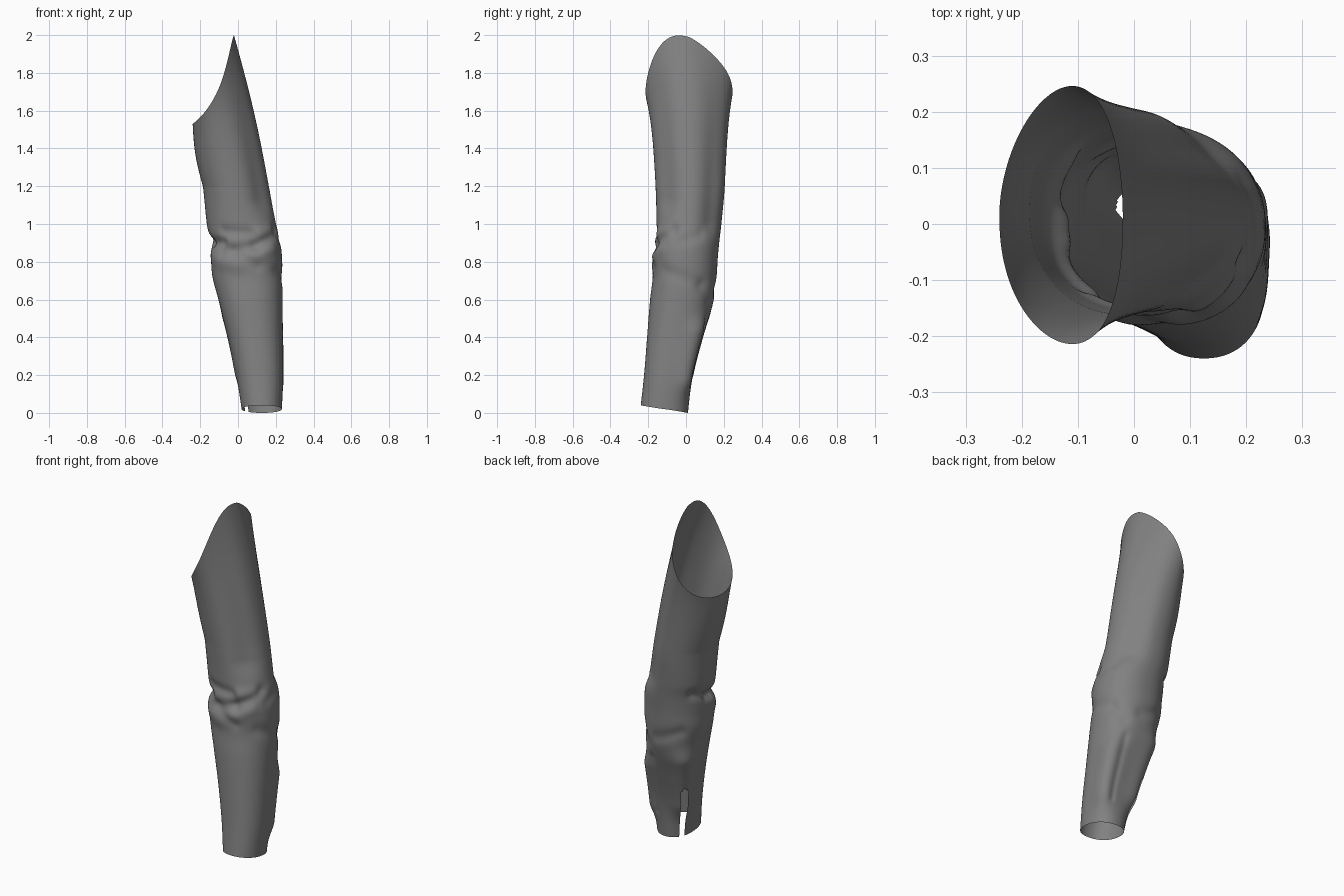
import bpy, bmesh
from math import sin, cos, pi, radians, exp, copysign, hypot

if "Cube" in bpy.data.objects:
    bpy.data.objects.remove(bpy.data.objects["Cube"])

COLS, LOW, UP, SPLIT = 144, 120, 40, 1.2

# Cross-sections of the sleeve: z, x min, x max, y min, y max
SECTIONS = [
    (0.00, 0.022, 0.232, -0.244, 0.010),
    (0.20, -0.008, 0.238, -0.222, 0.034),
    (0.40, -0.050, 0.236, -0.206, 0.086),
    (0.60, -0.103, 0.236, -0.190, 0.147),
    (0.72, -0.135, 0.236, -0.176, 0.162),
    (0.82, -0.143, 0.233, -0.178, 0.168),
    (0.92, -0.150, 0.224, -0.167, 0.178),
    (1.00, -0.165, 0.203, -0.157, 0.188),
    (1.20, -0.186, 0.167, -0.162, 0.206),
    (1.40, -0.220, 0.125, -0.165, 0.210),
]

# Folds: start angle, start z, end angle, end z, width, depth (negative is a valley)
FOLDS = [
    (-25, 0.96, -75, 0.89, 0.032, -0.014),
    (-75, 0.88, -130, 0.85, 0.032, -0.013),
    (-30, 0.89, -80, 0.83, 0.040, 0.009),
    (-180, 0.90, -130, 0.90, 0.030, -0.020),
    (-110, 0.86, -75, 0.78, 0.030, -0.008),
    (-160, 0.82, -105, 0.78, 0.040, 0.007),
    (-120, 0.96, -80, 0.95, 0.030, -0.012),
    (-65, 0.95, -40, 0.96, 0.035, 0.010),
    (-30, 0.89, 20, 0.94, 0.034, -0.008),
    (-35, 0.75, 30, 0.68, 0.038, -0.007),
    (30, 0.67, 55, 0.60, 0.035, -0.008),
    (85, 0.65, 125, 0.71, 0.035, -0.008),
    (145, 0.94, 190, 0.90, 0.030, -0.013),
    # Long forearm pleat and the fullness either side of it
    (66, 0.50, 66, 0.15, 0.025, -0.008),
    (45, 0.42, 45, 0.18, 0.080, 0.030),
    (136, 0.50, 136, 0.22, 0.085, 0.033),
    # Flatter sides of the upper arm above the elbow
    (42, 1.02, 42, 1.20, 0.085, -0.026),
    (-45, 1.14, -45, 1.20, 0.085, -0.024),
]


def section(z):
    """Smoothly interpolated section limits at height z."""
    s = SECTIONS
    i = max(k for k in range(len(s) - 1) if s[k][0] <= z + 1e-9)
    a, b = s[i], s[i + 1]
    p, n = s[max(i - 1, 0)], s[min(i + 2, len(s) - 1)]
    h = b[0] - a[0]
    t = (z - a[0]) / h
    out = []
    for c in range(1, 5):
        m0 = (b[c] - p[c]) / (b[0] - p[0]) * h
        m1 = (n[c] - a[c]) / (n[0] - a[0]) * h
        out.append((2*t**3 - 3*t**2 + 1) * a[c] + (t**3 - 2*t**2 + t) * m0
                   + (3*t**2 - 2*t**3) * b[c] + (t**3 - t**2) * m1)
    return out


def fold_depth(ang, z):
    total = 0
    for a0, z0, a1, z1, w, d in FOLDS:
        mid = radians((a0 + a1) / 2)
        u = ((ang - mid + pi) % (2 * pi) - pi) * 0.18
        hu, hz = radians(a1 - a0) * 0.09, (z1 - z0) / 2
        v = z - (z0 + z1) / 2
        k = max(-1, min(1, (u * hu + v * hz) / (hu * hu + hz * hz)))
        total += d * exp(-(hypot(u - k * hu, v - k * hz) / w) ** 2)
    return total


def wall(ang, z):
    x0, x1, y0, y1 = section(z)
    c, s = cos(ang), sin(ang)
    d = fold_depth(ang, z)
    sx = copysign(abs(c) ** 0.91, c)
    sy = copysign(abs(s) ** 0.91, s)
    return ((x0 + x1) / 2 + sx * (x1 - x0) / 2 + c * d,
            (y0 + y1) / 2 + sy * (y1 - y0) / 2 + s * d, z)


def column(ang):
    c, s = cos(ang), sin(ang)
    # Slightly tilted cuff edge up to the upper arm
    z0 = 0.02 - 0.02 * s
    pts = [wall(ang, z0 + (SPLIT - z0) * j / LOW) for j in range(LOW + 1)]
    # Upper arm flares into the slanted, rounded shoulder opening
    bx, by, _ = pts[-1]
    rx = -0.11 + 0.11 * c - 0.02 * c * c
    ry = 0.016 + 0.23 * copysign(abs(s) ** (1.1 if s > 0 else 0.9), s)
    rz = 1.70 + 0.23 * c + 0.06 * c * c - 0.08 * s * max(c, 0) ** 2
    for j in range(1, UP + 1):
        t = j / UP
        bulge = 0.012 * sin(pi * t)
        pts.append((bx + (rx - bx) * t + bulge * c,
                    by + (ry - by) * (0.3 * t + 0.7 * t ** 3) + 0.3 * bulge * s,
                    SPLIT + (rz - SPLIT) * t))
    return pts


bm = bmesh.new()
grid = [[bm.verts.new(p) for p in column(2 * pi * i / COLS)] for i in range(COLS)]
slit = round(COLS * 138 / 360)
for i in range(COLS):
    a, b = grid[i], grid[(i + 1) % COLS]
    for j in range(LOW + UP):
        # Cuff slit with a pointed upper end
        half = 3 if j < 31 else 3 - (j - 30)
        if slit - half <= i < slit + half:
            continue
        bm.faces.new((a[j], b[j], b[j + 1], a[j + 1]))
bmesh.ops.delete(bm, geom=[v for v in bm.verts if not v.link_faces], context='VERTS')
for f in bm.faces:
    f.smooth = True
mesh = bpy.data.meshes.new("sleeve")
bm.to_mesh(mesh)
bm.free()

# Dark grey cloth
cloth = bpy.data.materials.new("dark_cloth")
cloth.diffuse_color = (0.22, 0.22, 0.22, 1)
cloth.use_nodes = True
cloth.node_tree.nodes["Principled BSDF"].inputs["Base Color"].default_value = cloth.diffuse_color
mesh.materials.append(cloth)
bpy.context.collection.objects.link(bpy.data.objects.new("sleeve", mesh))
